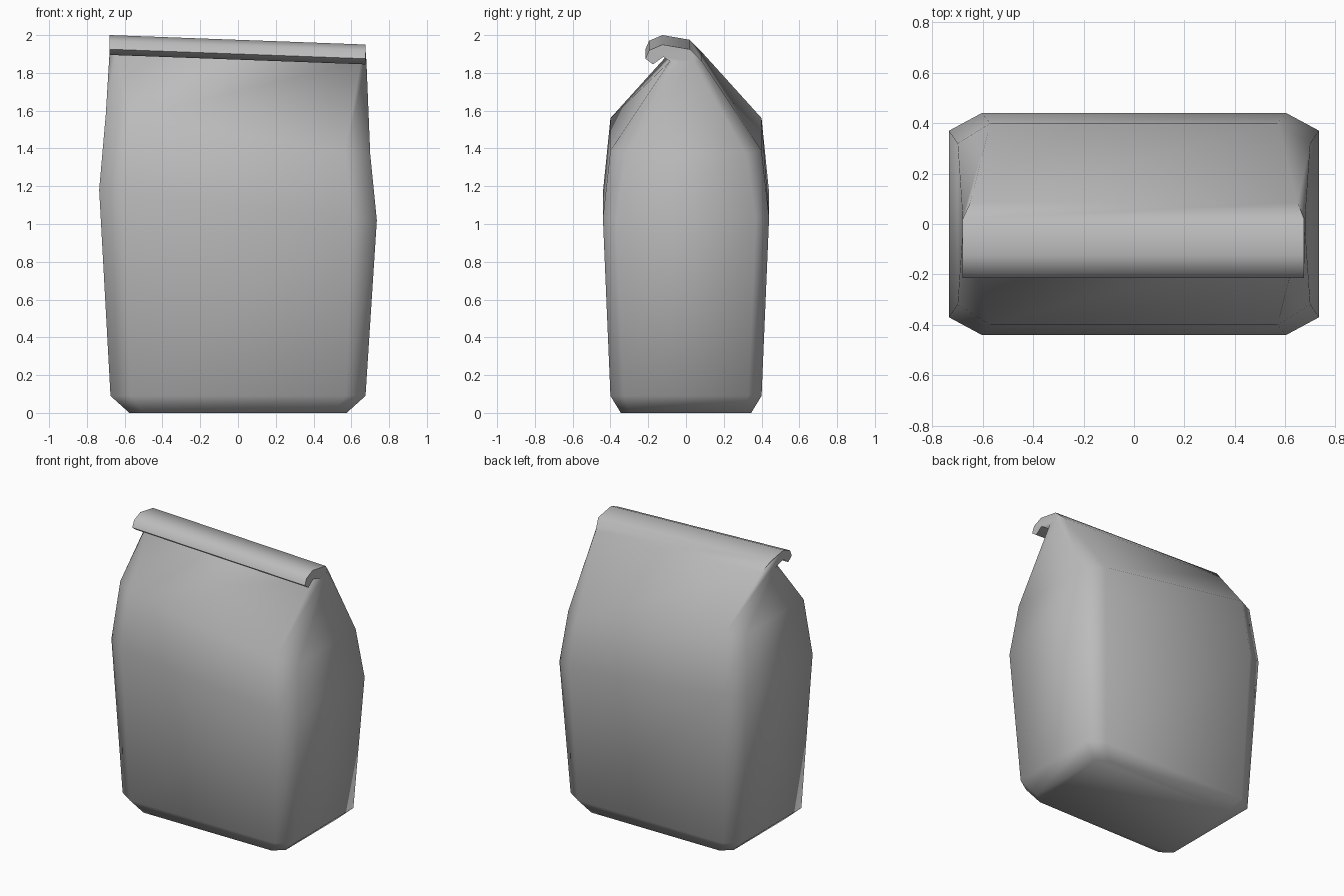
import bpy, bmesh, math

cube = bpy.data.objects.get("Cube")
if cube:
    bpy.data.objects.remove(cube)

# Grey paper
paper = bpy.data.materials.new("grey_paper")
paper.use_nodes = True
grey = (0.5, 0.5, 0.5, 1)
paper.diffuse_color = grey
paper.node_tree.nodes["Principled BSDF"].inputs["Base Color"].default_value = grey

bm = bmesh.new()


def ring(z, slope, panel_x, side_x, panel_y, side_y):
    """Chamfered rectangle, tilted down towards +x."""
    outline = [(panel_x, -panel_y), (side_x, -side_y), (side_x, side_y), (panel_x, panel_y),
               (-panel_x, panel_y), (-side_x, side_y), (-side_x, -side_y), (-panel_x, -panel_y)]
    return [bm.verts.new((x, y, z - slope * x)) for x, y in outline]


# Bag body, lofted from the base to the neck
rings = [ring(0, 0, 0.50, 0.575, 0.345, 0.29),
         ring(0.09, 0, 0.57, 0.675, 0.40, 0.33),
         ring(1.10, 0.11, 0.605, 0.735, 0.44, 0.37),
         ring(1.475, 0.15, 0.57, 0.70, 0.40, 0.32),
         ring(1.885, 0.037, 0.65, 0.68, 0.085, 0.03)]
bm.faces.new(rings[0][::-1])
for low, high in zip(rings, rings[1:]):
    for i in range(8):
        j = (i + 1) % 8
        bm.faces.new((low[i], low[j], high[j], high[i]))

# Rolled top, running from the back panel over to the front panel
neck = rings[-1]
roll = [(0.02, 1.95), (-0.125, 1.975), (-0.195, 1.945), (-0.215, 1.90),
        (-0.175, 1.87), (-0.12, 1.91)]


def roll_end(x):
    return [bm.verts.new((x, y, z - 0.037 * x)) for y, z in roll]


right = [neck[3]] + roll_end(0.675) + [neck[0]]
left = [neck[4]] + roll_end(-0.68) + [neck[7]]
for i in range(len(right) - 1):
    bm.faces.new((right[i], right[i + 1], left[i + 1], left[i]))

# Roll ends
bm.faces.new(right + [neck[1], neck[2]])
bm.faces.new(left[::-1] + [neck[5], neck[6]])
bmesh.ops.recalc_face_normals(bm, faces=bm.faces)

mesh = bpy.data.meshes.new("paper_bag")
bm.to_mesh(mesh)
bm.free()
bag = bpy.data.objects.new("paper_bag", mesh)
bpy.context.collection.objects.link(bag)
mesh.materials.append(paper)

# Soft shading with crisp roll ends
bpy.ops.object.select_all(action="DESELECT")
bag.select_set(True)
bpy.context.view_layer.objects.active = bag
bpy.ops.object.shade_smooth_by_angle(angle=math.radians(75))
